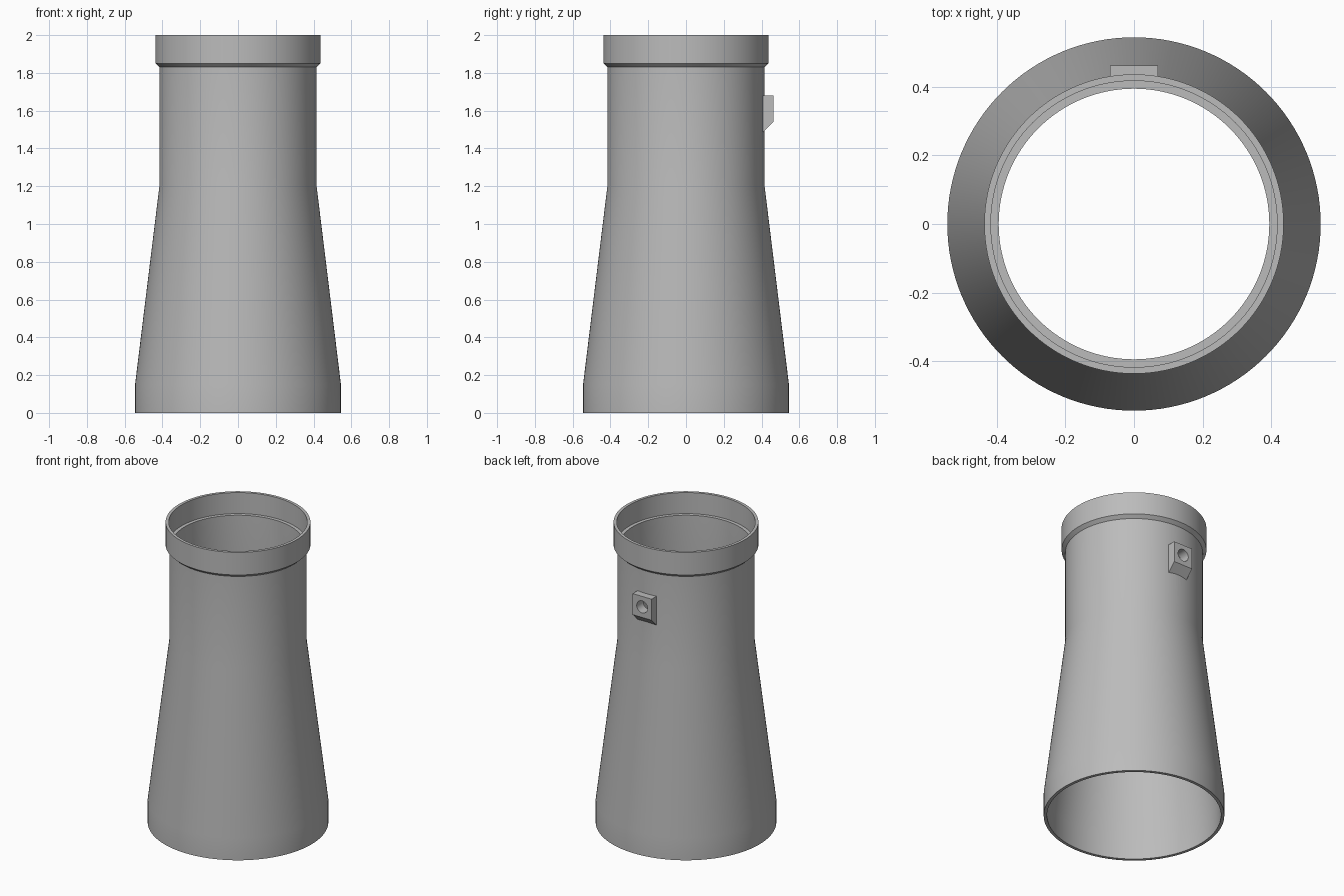
import bpy
import bmesh
import math
from mathutils import Matrix, Vector

default_cube = bpy.data.objects.get("Cube")
if default_cube:
    bpy.data.objects.remove(default_cube, do_unlink=True)

SEGMENTS = 128

grey = bpy.data.materials.new("plain grey")
grey.use_nodes = True
colour = (0.5, 0.5, 0.5, 1.0)
grey.diffuse_color = colour
grey.node_tree.nodes["Principled BSDF"].inputs["Base Color"].default_value = colour


def make_object(name, bm):
    """Turn a bmesh into a grey object with outward normals."""
    bmesh.ops.recalc_face_normals(bm, faces=bm.faces)
    mesh = bpy.data.meshes.new(name)
    bm.to_mesh(mesh)
    bm.free()
    mesh.materials.append(grey)
    obj = bpy.data.objects.new(name, mesh)
    bpy.context.collection.objects.link(obj)
    return obj


def revolve(name, profile):
    """Spin a closed (radius, height) outline around the z axis."""
    bm = bmesh.new()
    rings = []
    for radius, z in profile:
        ring = []
        for i in range(SEGMENTS):
            a = math.tau * i / SEGMENTS
            ring.append(bm.verts.new((radius * math.cos(a), radius * math.sin(a), z)))
        rings.append(ring)
    for k, ring in enumerate(rings):
        above = rings[(k + 1) % len(rings)]
        for i in range(SEGMENTS):
            j = (i + 1) % SEGMENTS
            bm.faces.new((ring[i], ring[j], above[j], above[i]))
    return make_object(name, bm)


def extrude_side_outline(name, outline, half_width):
    """Extrude a closed (y, z) outline along x."""
    bm = bmesh.new()
    face = bm.faces.new([bm.verts.new((-half_width, y, z)) for y, z in outline])
    result = bmesh.ops.extrude_face_region(bm, geom=[face])
    moved = [v for v in result["geom"] if isinstance(v, bmesh.types.BMVert)]
    bmesh.ops.translate(bm, verts=moved, vec=Vector((2 * half_width, 0, 0)))
    return make_object(name, bm)


# Hollow tapered tube with a stepped collar at the top
tube = revolve("tapered_tube", [
    (0.545, 0), (0.545, 0.15), (0.415, 1.21), (0.415, 1.83),
    (0.437, 1.85), (0.437, 2), (0.418, 2), (0.418, 1.86),
    (0.395, 1.86), (0.395, 1.21), (0.525, 0.15), (0.525, 0),
])

# Small boss on the back with a sloped underside
boss = extrude_side_outline("back_boss", [
    (0.402, 1.48), (0.462, 1.54), (0.462, 1.68), (0.402, 1.68),
], 0.07)

# Round hole through the boss and wall
bm = bmesh.new()
bmesh.ops.create_cone(
    bm, cap_ends=True, segments=48, radius1=0.04, radius2=0.04, depth=0.2,
    matrix=Matrix.Translation((0, 0.45, 1.61)) @ Matrix.Rotation(math.pi / 2, 4, "X"))
cutter = make_object("hole_cutter", bm)
cutter.hide_render = True

for obj in (tube, boss):
    cut = obj.modifiers.new("hole", "BOOLEAN")
    cut.operation = "DIFFERENCE"
    cut.solver = "EXACT"
    cut.object = cutter
    bpy.ops.object.select_all(action="DESELECT")
    obj.select_set(True)
    bpy.context.view_layer.objects.active = obj
    bpy.ops.object.modifier_apply(modifier=cut.name)
    bpy.ops.object.shade_smooth_by_angle(angle=math.radians(30))

bpy.data.objects.remove(cutter, do_unlink=True)
